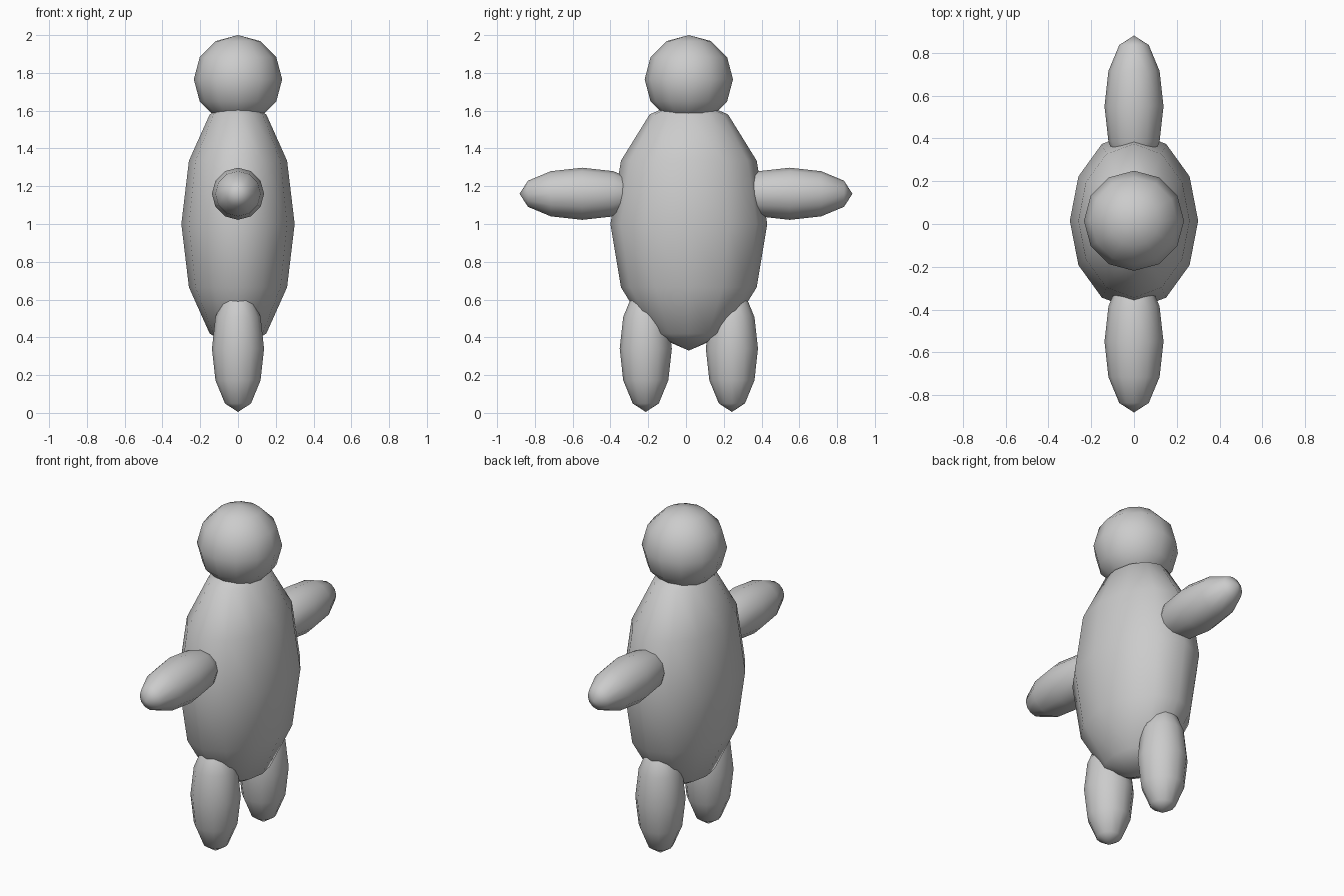
import bpy
from math import pi

if "Cube" in bpy.data.objects:
    bpy.data.objects.remove(bpy.data.objects["Cube"])


def ellipsoid(name, centre, radii, tilt=0):
    """Low-poly smooth-shaded ellipsoid; the poles lie along local z."""
    bpy.ops.mesh.primitive_uv_sphere_add(segments=12, ring_count=6, radius=1,
                                         location=centre, rotation=(tilt, 0, 0))
    ob = bpy.context.object
    ob.name = name
    ob.scale = radii
    bpy.ops.object.transform_apply(location=False, rotation=True, scale=True)
    bpy.ops.object.shade_smooth()
    return ob


MID_Y = 0.015  # body and head sit slightly off centre

# torso and head
ellipsoid("body", (0, MID_Y, 1.0), (0.30, 0.415, 0.67))
ellipsoid("head", (0, MID_Y, 1.766), (0.234, 0.234, 0.234))

# paired limbs, spread along y
for side, s in (("left", -1), ("right", 1)):
    ellipsoid(side + "_arm", (0, s * 0.55, 1.16), (0.138, 0.138, 0.331), -s * pi / 2)
    ellipsoid(side + "_leg", (0, MID_Y + s * 0.228, 0.34), (0.138, 0.138, 0.335))
